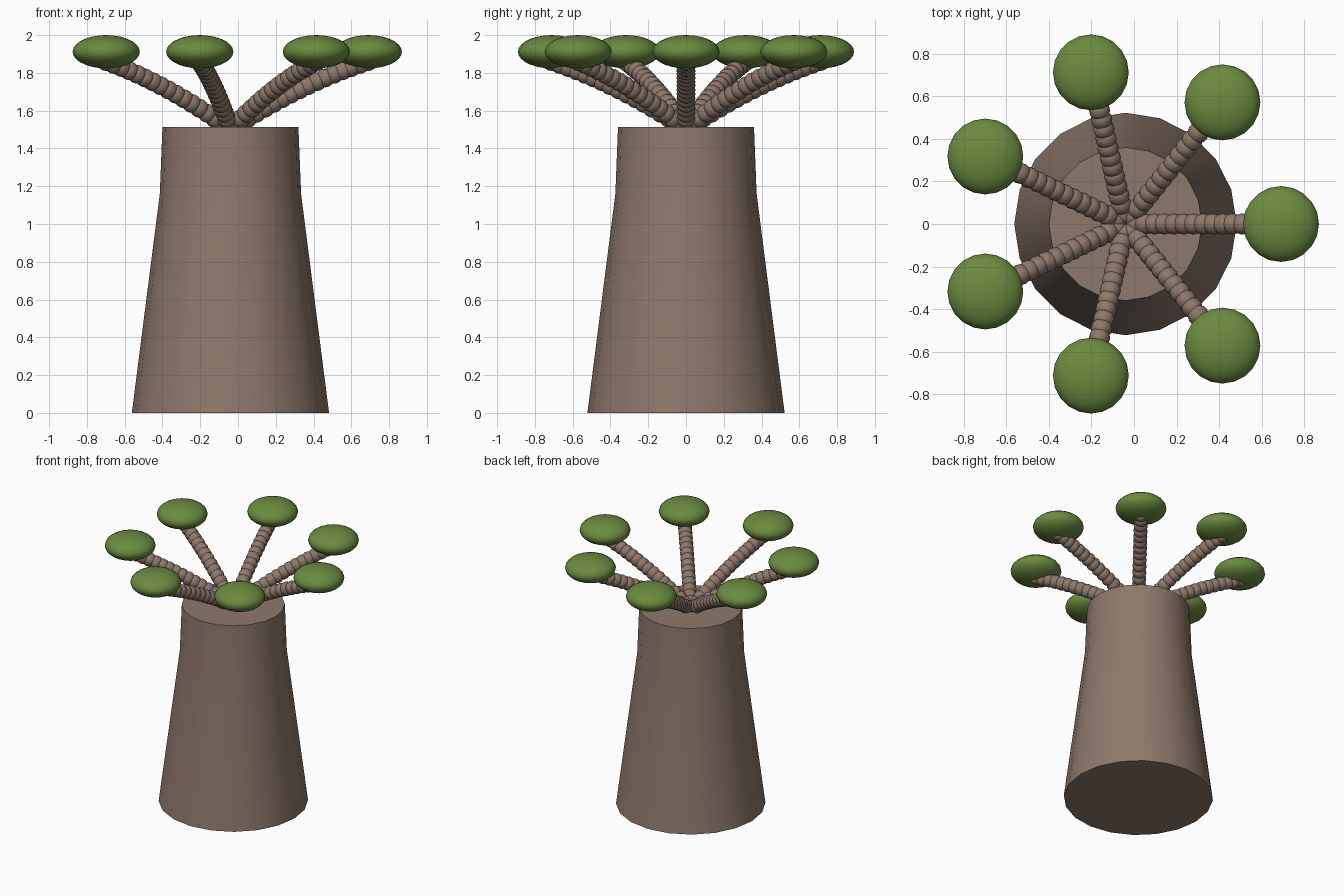
import bpy, bmesh, math
from mathutils import Matrix, Vector

cube = bpy.data.objects.get("Cube")
if cube:
    bpy.data.objects.remove(cube, do_unlink=True)

CENTRE_X = -0.04
BRANCHES = 7
REACH = 0.73


def make_material(name, rgb):
    mat = bpy.data.materials.new(name)
    mat.use_nodes = True
    mat.diffuse_color = (*rgb, 1)
    mat.node_tree.nodes["Principled BSDF"].inputs["Base Color"].default_value = (*rgb, 1)
    return mat


bark = make_material("bark brown", (0.27, 0.19, 0.15))
leaf = make_material("leaf green", (0.147, 0.255, 0.05))


def finish(name, bm, mat):
    bmesh.ops.recalc_face_normals(bm, faces=bm.faces)
    mesh = bpy.data.meshes.new(name)
    bm.to_mesh(mesh)
    bm.free()
    mesh.materials.append(mat)
    obj = bpy.data.objects.new(name, mesh)
    bpy.context.collection.objects.link(obj)
    bpy.ops.object.select_all(action="DESELECT")
    obj.select_set(True)
    bpy.context.view_layer.objects.active = obj
    bpy.ops.object.shade_smooth_by_angle(angle=math.radians(40))
    return obj


def add_ellipsoid(bm, centre, scale, segments, rings):
    matrix = Matrix.Translation(centre) @ Matrix.Diagonal((*scale, 1))
    bmesh.ops.create_uvsphere(bm, u_segments=segments, v_segments=rings, radius=1, matrix=matrix)


# Trunk: stacked rings joined into a flared, capped column
def build_trunk(profile, sides=20):
    bm = bmesh.new()
    rings = []
    for radius, z in profile:
        angles = [math.tau * i / sides for i in range(sides)]
        rings.append([bm.verts.new((CENTRE_X + radius * math.cos(a), radius * math.sin(a), z))
                      for a in angles])
    for low, high in zip(rings, rings[1:]):
        for i in range(sides):
            j = (i + 1) % sides
            bm.faces.new((low[i], low[j], high[j], high[i]))
    bm.faces.new(rings[0])
    bm.faces.new(rings[-1])
    finish("trunk", bm, bark)


build_trunk([(0.522, 0), (0.374, 1.16), (0.36, 1.513)])

# Beaded branches rising in a shallow arc, each ending in a flat leaf cluster
BEADS = 17
for k in range(BRANCHES):
    angle = math.tau * k / BRANCHES
    outward = Vector((math.cos(angle), math.sin(angle), 0))
    base = Vector((CENTRE_X, 0, 0))

    bm = bmesh.new()
    for i in range(BEADS):
        t = i / (BEADS - 1)
        height = 1.5 + 0.48 * t - 0.12 * t * t
        centre = base + outward * REACH * t + Vector((0, 0, height))
        add_ellipsoid(bm, centre, (0.05, 0.05, 0.05), 12, 8)
    finish(f"branch_{k + 1}", bm, bark)

    bm = bmesh.new()
    add_ellipsoid(bm, base + outward * REACH + Vector((0, 0, 1.912)), (0.178, 0.178, 0.088), 20, 14)
    finish(f"leaf_cluster_{k + 1}", bm, leaf)
